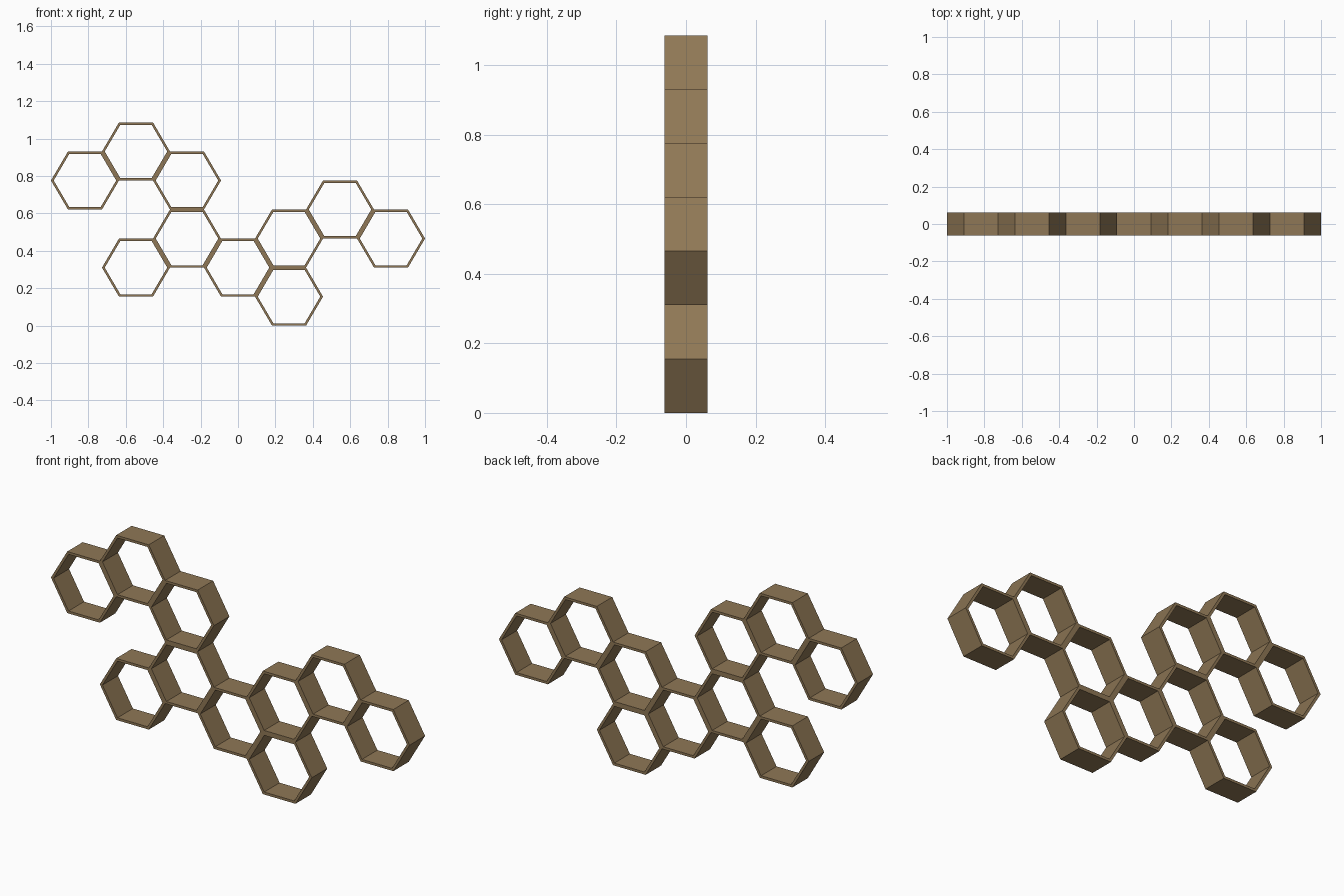
import bpy, bmesh, math

if "Cube" in bpy.data.objects:
    bpy.data.objects.remove(bpy.data.objects["Cube"])

R = 2 / 11            # hexagon radius along x
HALF = 1.0865 / 7     # half the height of one cell
DEPTH = 0.0615        # half depth of the shelf
WALL = 0.0125         # wall thickness

wood = bpy.data.materials.new("brown_wood")
wood.diffuse_color = (0.275, 0.186, 0.092, 1)
wood.use_nodes = True
wood.node_tree.nodes["Principled BSDF"].inputs["Base Color"].default_value = wood.diffuse_color


def hexagon(k):
    """Flat-topped hexagon outline scaled by k, as (x, z) points."""
    pts = []
    for i in range(6):
        a = math.radians(60 * i)
        pts.append((k * R * math.cos(a), k * HALF * math.sin(a) / math.sin(math.pi / 3)))
    return pts


def hex_cell(name, col, row):
    """Open hexagonal tube, see-through from front to back."""
    bm = bmesh.new()
    rings = []
    for k, y in ((1, -DEPTH), (1, DEPTH), (1 - WALL / HALF, DEPTH), (1 - WALL / HALF, -DEPTH)):
        rings.append([bm.verts.new((x, y, z)) for x, z in hexagon(k)])
    # outer wall, back rim, inner wall, front rim
    for r in range(4):
        a, b = rings[r], rings[(r + 1) % 4]
        for i in range(6):
            j = (i + 1) % 6
            bm.faces.new((a[i], a[j], b[j], b[i]))
    bmesh.ops.recalc_face_normals(bm, faces=bm.faces)
    me = bpy.data.meshes.new(name)
    bm.to_mesh(me)
    bm.free()
    me.materials.append(wood)
    ob = bpy.data.objects.new(name, me)
    ob.location = (col * 1.5 * R, 0, row * HALF)
    bpy.context.collection.objects.link(ob)


# honeycomb positions: column, centre height in half cells
cells = [(-3, 5), (-2, 6), (-1, 5), (-1, 3), (-2, 2),
         (0, 2), (1, 3), (1, 1), (2, 4), (3, 3)]
for n, (c, r) in enumerate(cells, 1):
    hex_cell(f"shelf_cell_{n}", c, r)
